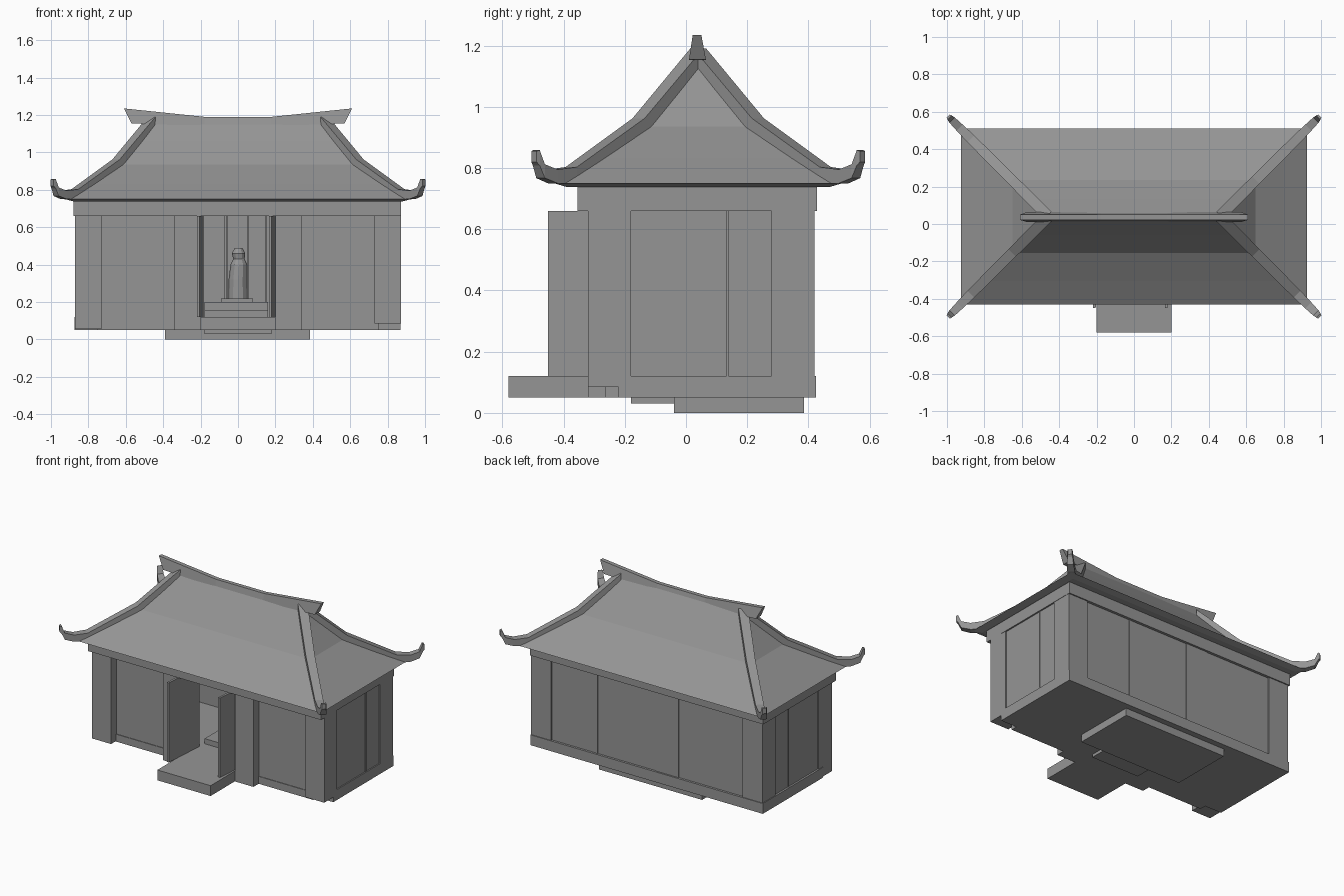
import bpy, bmesh, math
from mathutils import Vector

cube = bpy.data.objects.get("Cube")
if cube:
    bpy.data.objects.remove(cube, do_unlink=True)

mat = bpy.data.materials.new("plain grey")
mat.use_nodes = True
GREY = (0.3, 0.3, 0.3, 1)
mat.diffuse_color = GREY
mat.node_tree.nodes["Principled BSDF"].inputs["Base Color"].default_value = GREY

CY = 0.04      # roof centre line in y


def make(name, bm):
    bmesh.ops.recalc_face_normals(bm, faces=bm.faces)
    mesh = bpy.data.meshes.new(name)
    bm.to_mesh(mesh)
    bm.free()
    mesh.materials.append(mat)
    ob = bpy.data.objects.new(name, mesh)
    bpy.context.collection.objects.link(ob)
    return ob


def box(name, x, y, z):
    """Box from (low, high) pairs."""
    bm = bmesh.new()
    bmesh.ops.create_cube(bm, size=1)
    for v in bm.verts:
        v.co = Vector([(a + b) / 2 + c * (b - a) for (a, b), c in zip((x, y, z), v.co)])
    return make(name, bm)


def loft(name, rings):
    """Join equal rings of points into a closed skin."""
    bm = bmesh.new()
    loops = [[bm.verts.new(p) for p in ring] for ring in rings]
    n = len(loops[0])
    for a, b in zip(loops, loops[1:]):
        for i in range(n):
            j = (i + 1) % n
            bm.faces.new((a[i], a[j], b[j], b[i]))
    bm.faces.new(loops[0])
    bm.faces.new(loops[-1])
    return make(name, bm)


def rect(hx, hy, z):
    return [(sx * hx, CY + sy * hy, z) for sx, sy in ((-1, -1), (1, -1), (1, 1), (-1, 1))]


# Base, plinth and entrance step
box("base_slab", (-0.875, 0.87), (-0.22, 0.425), (0.05, 0.12))
box("plinth", (-0.39, 0.385), (-0.04, 0.385), (0, 0.05))
box("plinth_lip", (-0.18, 0.18), (-0.18, -0.04), (0.03, 0.05))
box("entrance_step", (-0.2, 0.2), (-0.58, -0.2), (0.05, 0.12))

# Back wall with recessed panels between a frame
box("back_wall", (-0.86, 0.86), (0.38, 0.41), (0.12, 0.66))
for i, (a, b) in enumerate(((-0.87, -0.72), (-0.235, -0.07), (0.72, 0.87))):
    box(f"back_post_{i}", (a, b), (0.37, 0.42 if i != 1 else 0.414), (0.12, 0.66))
box("back_batten", (0.375, 0.385), (0.37, 0.414), (0.12, 0.66))

# Side walls, front walls and posts, both sides
for s, side in ((1, "left"), (-1, "right")):
    def span(a, b):
        return tuple(sorted((s * a, s * b)))
    box(f"{side}_wall", span(0.83, 0.862), (-0.22, 0.4), (0.12, 0.66))
    box(f"{side}_wall_front_frame", span(0.83, 0.87), (-0.225, -0.18), (0.12, 0.66))
    box(f"{side}_wall_back_frame", span(0.83, 0.87), (0.28, 0.415), (0.12, 0.66))
    box(f"{side}_wall_batten", span(0.83, 0.867), (0.132, 0.139), (0.12, 0.66))
    box(f"{side}_front_wall", span(0.3, 0.75), (-0.26, -0.2), (0.1, 0.66))
    box(f"{side}_front_sill", span(0.3, 0.75), (-0.264, -0.2), (0.05, 0.1))
    box(f"{side}_corner_post", span(0.73, 0.872), (-0.32, -0.22), (0.085 if s > 0 else 0.055, 0.66))
    box(f"{side}_door_post", span(0.2, 0.34), (-0.32, -0.2), (0.05, 0.66))

# Open door leaves, both turned the same way
for name, x in (("right_door", -0.22), ("left_door", 0.165)):
    plan = [(x, -0.45), (x + 0.015, -0.45), (x + 0.036, -0.15), (x + 0.021, -0.15)]
    loft(name, [[(px, py, z) for px, py in plan] for z in (0.12, 0.66)])

# Beam carrying the roof
box("top_beam", (-0.88, 0.872), (-0.355, 0.428), (0.66, 0.75))

# Altar and figure inside
box("altar_step", (-0.18, 0.16), (-0.1, 0.05), (0.12, 0.155))
box("altar", (-0.18, 0.16), (0.05, 0.32), (0.12, 0.2))
box("figure_base", (-0.09, 0.08), (0.1, 0.26), (0.2, 0.22))
bm_rings = []
for z, r, dx in ((0.22, 0.052, 0), (0.32, 0.05, 0), (0.4, 0.045, 0.005),
                 (0.43, 0.03, 0.005), (0.46, 0.036, 0.003), (0.49, 0.02, 0.003)):
    bm_rings.append([(dx + r * math.cos(t * math.pi / 6), 0.18 + r * math.sin(t * math.pi / 6), z)
                     for t in range(12)])
loft("figure", bm_rings)
for i, x in enumerate((-0.06, 0.055, 0.15)):
    box(f"inner_batten_{i}", (x - 0.004, x + 0.004), (0.37, 0.385), (0.12, 0.66))

# Concave hipped roof
loft("roof", [rect(0.88, 0.43, 0.738), rect(0.925, 0.47, 0.75), rect(0.8, 0.345, 0.832),
              rect(0.65, 0.195, 0.935), rect(0.55, 0.095, 1.06), rect(0.46, 0.008, 1.175)])

# Hip ribs with upturned tips: (distance along diagonal, top z, height, half width)
rib = [(0.0, 1.19, 0.06, 0.03), (0.19, 0.962, 0.055, 0.028), (0.41, 0.803, 0.055, 0.026),
       (0.47, 0.795, 0.045, 0.023), (0.51, 0.812, 0.045, 0.02), (0.524, 0.858, 0.05, 0.016),
       (0.532, 0.855, 0.035, 0.012)]
for sx in (-1, 1):
    for sy in (-1, 1):
        rings = []
        for d, top, h, w in rib:
            k = w / math.sqrt(2)
            cx, cy = 0.462 + d, 0.005 + d
            rings.append([(sx * (cx + e * k), CY + sy * (cy - e * k), z)
                          for e, z in ((-1, top - h), (1, top - h), (1, top), (-1, top))])
        loft(f"hip_rib_{'left' if sx > 0 else 'right'}_{'back' if sy > 0 else 'front'}", rings)

# Ridge beam, rising and flaring at the ends
rings = []
for xb, xt, zb, zt in ((-0.57, -0.61, 1.155, 1.235), (-0.18, -0.18, 1.14, 1.19),
                       (0.18, 0.18, 1.14, 1.19), (0.57, 0.61, 1.155, 1.235)):
    rings.append([(xb, CY - 0.03, zb), (xb, CY + 0.025, zb),
                  (xt, CY + 0.01, zt), (xt, CY - 0.018, zt)])
loft("ridge_beam", rings)
